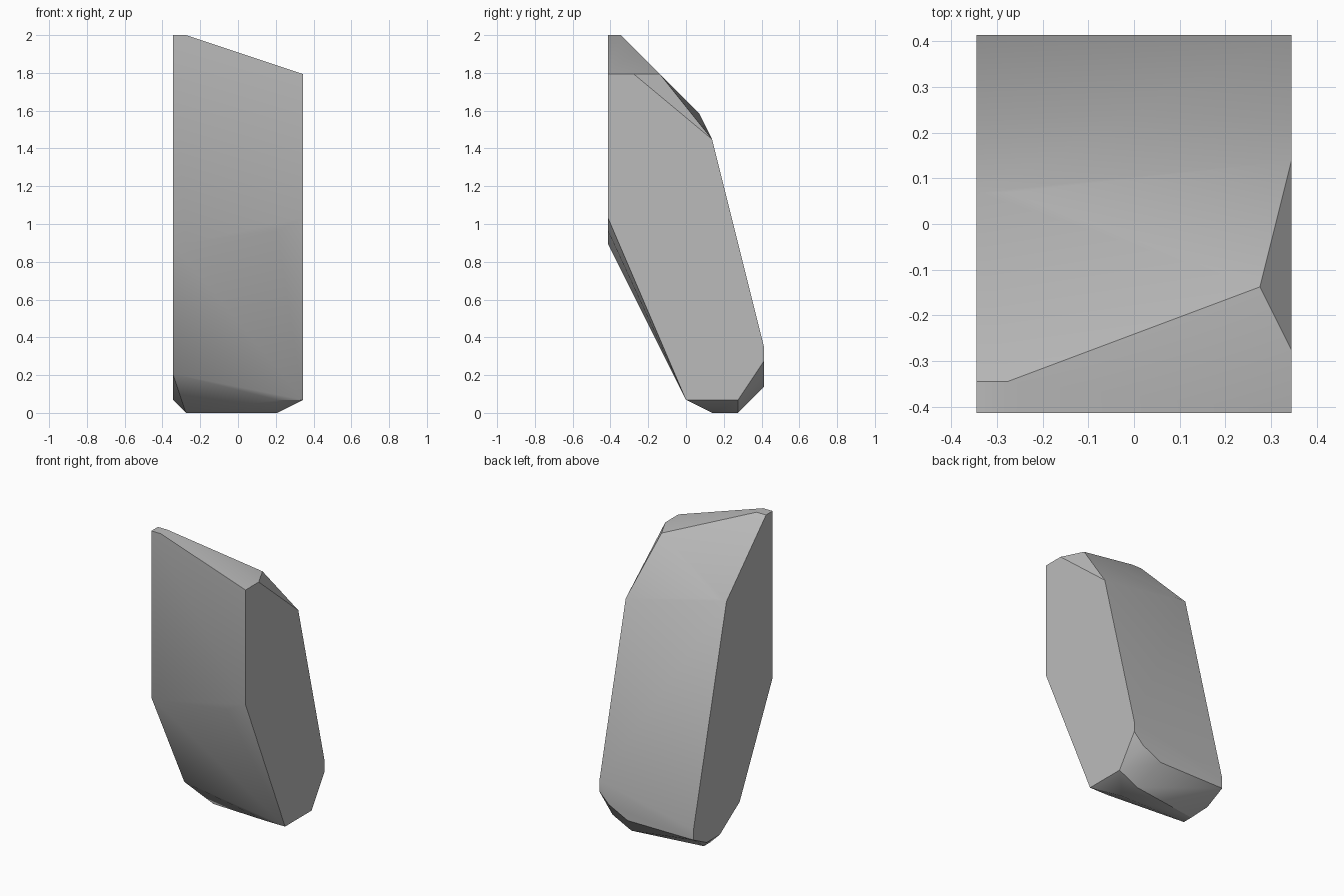
import bpy
import bmesh
import math

# Remove only the default cube
default_cube = bpy.data.objects.get("Cube")
if default_cube:
    bpy.data.objects.remove(default_cube, do_unlink=True)

UNIT = 2 / 29  # the crystal is cut on a regular grid, twenty-nine steps tall


def make_material(name, color):
    material = bpy.data.materials.new(name)
    material.use_nodes = True
    material.diffuse_color = color
    material.node_tree.nodes["Principled BSDF"].inputs["Base Color"].default_value = color
    return material


def add_section(mesh, x, outline):
    """Place one upright cross-section, given as (depth, height) grid steps."""
    for depth, height in outline:
        mesh.verts.new((x * UNIT, depth * UNIT, height * UNIT))


def build_rock(name, sections, material):
    """Wrap a convex faceted skin around the cross-sections."""
    rock_bmesh = bmesh.new()
    for x, outline in sections:
        add_section(rock_bmesh, x, outline)
    result = bmesh.ops.convex_hull(rock_bmesh, input=rock_bmesh.verts)
    unused = set(result["geom_interior"]) | set(result["geom_unused"])
    loose = [item for item in unused if isinstance(item, bmesh.types.BMVert)]
    bmesh.ops.delete(rock_bmesh, geom=loose, context="VERTS")
    # Merge the triangles lying on the same flat facet
    bmesh.ops.dissolve_limit(rock_bmesh, angle_limit=math.radians(1),
                             verts=rock_bmesh.verts, edges=rock_bmesh.edges)
    bmesh.ops.recalc_face_normals(rock_bmesh, faces=rock_bmesh.faces)

    mesh = bpy.data.meshes.new(name)
    rock_bmesh.to_mesh(mesh)
    rock_bmesh.free()
    mesh.materials.append(material)
    rock = bpy.data.objects.new(name, mesh)
    bpy.context.collection.objects.link(rock)
    return rock


# Flat left wall, chamfer corners, and flat right wall
left_wall = [(-6, 26), (-4, 26), (2, 21), (6, 5), (6, 4), (4, 1), (0, 1), (-6, 15)]
left_chamfer = [(-2, 26), (6, 3)]
left_foot = [(4, 0), (2, 0), (0, 1), (-6, 14)]
back_foot = [(6, 2)]
right_chamfer = [(-6, 29), (-5, 29), (1, 23), (3, 0), (2, 0), (-6, 13)]
right_wall = [(-6, 29), (-5, 29), (1, 23), (6, 3), (6, 2), (4, 1), (2, 1), (-1, 3), (-6, 13)]

stone_grey = make_material("stone grey", (0.5, 0.5, 0.5, 1))
rock = build_rock("standing_rock", [
    (5, left_wall),
    (4, left_chamfer),
    (3, left_foot),
    (2, back_foot),
    (-4, right_chamfer),
    (-5, right_wall),
], stone_grey)

# Soften the shallow bends and keep the strong facet edges crisp
bpy.ops.object.select_all(action="DESELECT")
rock.select_set(True)
bpy.context.view_layer.objects.active = rock
bpy.ops.object.shade_smooth_by_angle(angle=math.radians(32))
